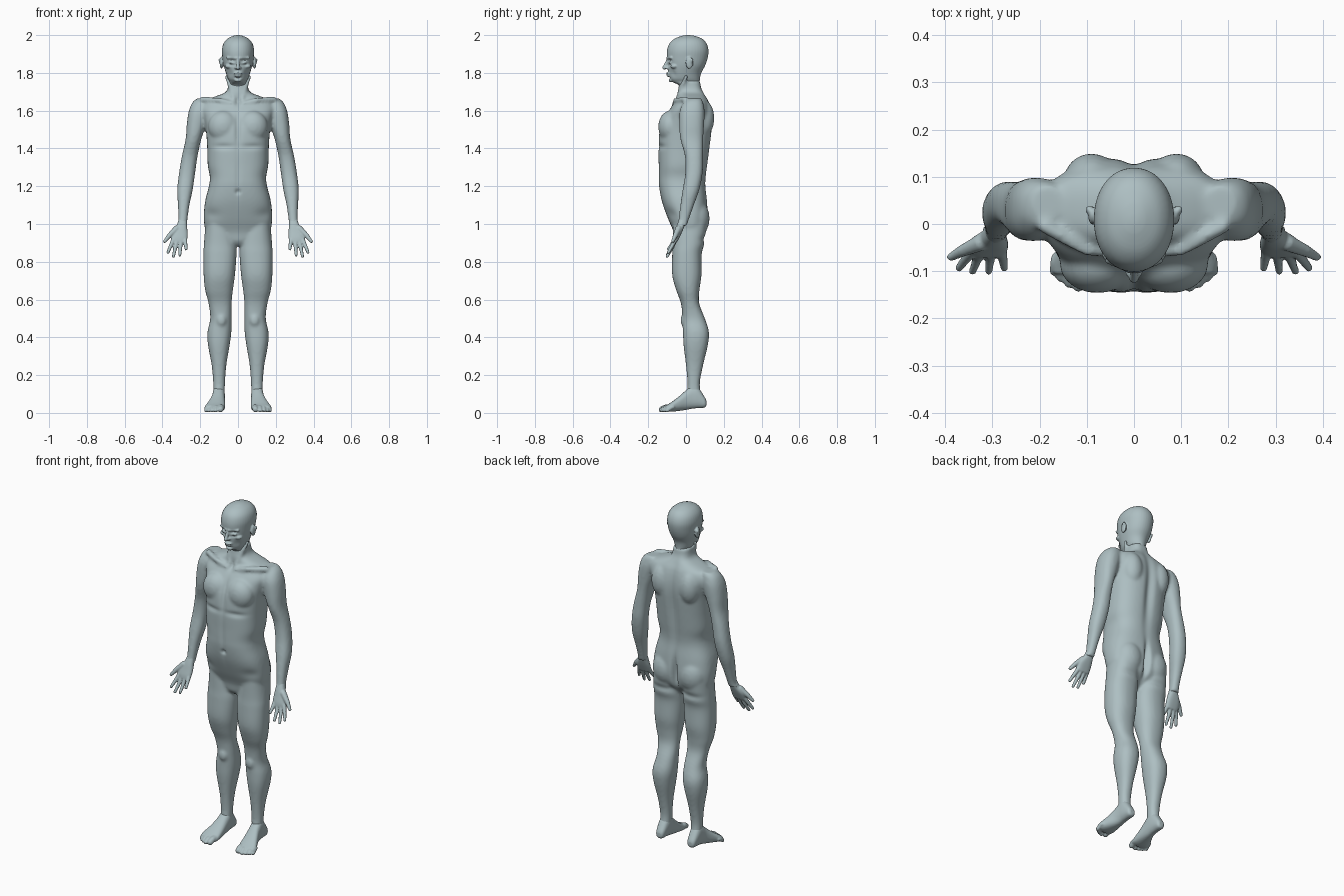
import bpy, bmesh, math
from mathutils import Vector, Matrix

skin = bpy.data.materials.new("pale_blue_grey")
skin.diffuse_color = (0.42, 0.52, 0.54, 1)


def loft(bm, rings, n=2.3, axis="z", steps=5, seg=40):
    """Skin over rings (t, x_min, x_max, v_min, v_max), eased between rings."""
    pts = []
    for i in range(len(rings) - 1):
        a, b = rings[max(i - 1, 0)], rings[i]
        c, d = rings[i + 1], rings[min(i + 2, len(rings) - 1)]
        for k in range(steps):
            t = k / steps
            pts.append([q + .5 * t * (r - p + t * (2*p - 5*q + 4*r - s + t * (3*(q - r) + s - p)))
                        for p, q, r, s in zip(a, b, c, d)])
    pts.append(rings[-1])
    loops = []
    for t, x0, x1, v0, v1 in pts:
        loop = []
        for j in range(seg):
            a = 2 * math.pi * j / seg
            ca, sa = math.cos(a), math.sin(a)
            x = (x0 + x1) / 2 + (x1 - x0) / 2 * math.copysign(abs(ca) ** (2 / n), ca)
            v = (v0 + v1) / 2 + (v1 - v0) / 2 * math.copysign(abs(sa) ** (2 / n), sa)
            loop.append(bm.verts.new((x, v, t) if axis == "z" else (x, t, v)))
        loops.append(loop)
    for a, b in zip(loops, loops[1:]):
        for j in range(seg):
            k = (j + 1) % seg
            bm.faces.new((a[j], a[k], b[k], b[j]))
    bm.faces.new(loops[0])
    bm.faces.new(loops[-1])


def ball(bm, c, r):
    m = Matrix.Translation(c) @ Matrix.Diagonal((*r, 1))
    bmesh.ops.create_icosphere(bm, subdivisions=3, radius=1, matrix=m)


def tube(bm, pts, r0, r1):
    """Rounded tapering tube through the points."""
    pts = [Vector(p) for p in pts]
    n, total = 12, len(pts) - 1
    for k in range(n * total + 1):
        i = min(k // n, total - 1)
        r = r0 + (r1 - r0) * k / (n * total)
        m = Matrix.Translation(pts[i].lerp(pts[i + 1], k / n - i))
        bmesh.ops.create_icosphere(bm, subdivisions=2, radius=r, matrix=m)


def mirror(bm):
    new = bmesh.ops.duplicate(bm, geom=bm.verts[:] + bm.edges[:] + bm.faces[:])["geom"]
    for v in new:
        if isinstance(v, bmesh.types.BMVert):
            v.co.x *= -1


def finish(name, bm, voxel, smooth, dents=()):
    """Fuse the pieces into one skin, soften it, then press in the dents."""
    bmesh.ops.recalc_face_normals(bm, faces=bm.faces[:])
    me = bpy.data.meshes.new(name)
    bm.to_mesh(me)
    bm.free()
    ob = bpy.data.objects.new(name, me)
    bpy.context.collection.objects.link(ob)
    rm = ob.modifiers.new("fuse", "REMESH")
    rm.mode, rm.voxel_size = "VOXEL", voxel
    sm = ob.modifiers.new("soften", "SMOOTH")
    sm.factor, sm.iterations = 0.5, smooth
    dg = bpy.context.evaluated_depsgraph_get()
    done = bpy.data.meshes.new_from_object(ob.evaluated_get(dg))
    ob.modifiers.clear()
    ob.data = done
    done.name = name
    for c, r, push in dents:
        for v in done.vertices:
            q = sum(((p - o) / w) ** 2 for p, o, w in zip((abs(v.co.x), v.co.y, v.co.z), c, r))
            if q < 6:
                v.co.y += push * math.exp(-q)
    done.materials.clear()
    done.materials.append(skin)
    done.polygons.foreach_set("use_smooth", [True] * len(done.polygons))
    return ob


# --- legs, arms and their muscles (one side, then mirrored)
bm = bmesh.new()
loft(bm, [(1.0, .03, .172, -.07, .11), (.9, .012, .18, -.07, .098), (.84, .008, .183, -.073, .083),
          (.73, .016, .182, -.073, .082), (.65, .027, .174, -.052, .071), (.58, .034, .156, -.027, .07),
          (.5, .034, .147, -.018, .1), (.43, .035, .161, -.016, .121), (.36, .044, .159, -.013, .116),
          (.25, .062, .139, 0, .09), (.15, .069, .131, .008, .073), (.07, .072, .13, .0, .085)])
ball(bm, (.088, .0, .49), (.03, .03, .04))
ball(bm, (.085, .055, 1.03), (.08, .07, .1))
loft(bm, [(1.665, .15, .215, .01, .08), (1.645, .145, .24, -.012, .09), (1.6, .15, .26, -.033, .098),
          (1.53, .168, .271, -.036, .096), (1.45, .194, .277, -.03, .091), (1.36, .214, .297, -.006, .09),
          (1.27, .227, .312, -.004, .088), (1.18, .24, .322, -.018, .07), (1.1, .257, .318, -.03, .042),
          (1.02, .268, .316, -.04, .014), (.99, .27, .325, -.045, .004)])
ball(bm, (.078, -.085, 1.515), (.08, .062, .085))           # chest muscle
ball(bm, (.09, .09, 1.56), (.06, .06, .1))                  # shoulder blade
tube(bm, [(.02, -.062, 1.635), (.1, -.055, 1.655), (.19, -.005, 1.66)], .012, .016)   # collarbone
tube(bm, [(.06, .0, 1.78), (.016, -.055, 1.645)], .012, .01)                          # neck cord
mirror(bm)

# --- torso and neck
half = [(1.76, .05, -.035, .075), (1.72, .054, -.04, .082), (1.695, .07, -.045, .095),
        (1.672, .13, -.045, .108), (1.65, .18, -.055, .12), (1.61, .198, -.085, .132),
        (1.56, .183, -.115, .139), (1.5, .17, -.14, .138), (1.4, .163, -.146, .126),
        (1.31, .16, -.145, .114), (1.25, .149, -.145, .106), (1.2, .154, -.143, .104),
        (1.12, .174, -.128, .112), (1.03, .181, -.096, .115), (.96, .165, -.066, .1),
        (.91, .09, -.055, .06), (.885, .03, -.035, .03)]
loft(bm, [(z, -x, x, f, b) for z, x, f, b in half], n=2.6)
finish("torso_and_limbs", bm, .008, 7, [
    ((0, -.14, 1.51), (.014, .05, .1), .013),      # breastbone
    ((0, -.14, 1.25), (.012, .05, .12), .005),     # belly line
    ((0, -.14, 1.17), (.012, .03, .012), .012),    # navel
    ((.08, -.14, 1.41), (.06, .05, .014), .008),   # under the chest
    ((.15, -.09, 1.05), (.05, .05, .03), .008),    # groin
    ((0, .13, 1.45), (.025, .06, .22), -.016),     # spine
    ((0, .12, 1.02), (.014, .06, .09), -.035),     # seat cleft
    ((.09, .09, .92), (.07, .04, .018), -.008),    # under the seat
    ((0, -.06, 1.645), (.015, .04, .02), .012)])   # throat hollow

# --- hands
bm = bmesh.new()
loft(bm, [(1.03, .272, .312, -.034, .006), (.99, .27, .326, -.05, -.008), (.955, .267, .348, -.061, -.022),
          (.925, .268, .352, -.07, -.036), (.905, .272, .346, -.073, -.046)], n=2.5)
for x, tx, ty, tz in ((.34, .371, -.093, .85), (.321, .342, -.1, .829),
                      (.301, .308, -.1, .835), (.281, .275, -.093, .868)):
    tube(bm, [(x, -.055, .922), ((x + tx) / 2, -.073, (.922 + tz) / 2), (tx, ty, tz)], .0125, .0085)
tube(bm, [(.325, -.04, .975), (.362, -.056, .94), (.388, -.07, .908)], .018, .009)
mirror(bm)
finish("hands", bm, .004, 3)

# --- feet
bm = bmesh.new()
loft(bm, [(.108, .088, .115, .04, .065), (.098, .078, .126, .028, .085), (.06, .071, .133, .025, .14),
          (.03, .069, .135, .022, .145), (0, .069, .14, .016, .12), (-.04, .068, .156, .01, .085),
          (-.08, .068, .174, .006, .055), (-.105, .072, .172, .008, .04)], n=2.4, axis="y")
for x, y, r in ((.09, -.128, .018), (.116, -.133, .0125), (.136, -.125, .012),
                (.153, -.113, .0115), (.167, -.1, .0115)):
    tube(bm, [(x - .003, -.07, .03), (x, y + .02, .028), (x + .002, y, r + .001)], r, r * .92)
mirror(bm)
finish("feet", bm, .0045, 3)

# --- head
bm = bmesh.new()
ball(bm, (.088, .018, 1.853), (.009, .02, .032))                      # ear
tube(bm, [(.086, .02, 1.835), (.095, .03, 1.868)], .007, .009)        # ear rim
ball(bm, (.033, -.083, 1.857), (.015, .013, .011))                    # eyelid
ball(bm, (.011, -.1, 1.826), (.008, .012, .007))                      # nostril
tube(bm, [(.008, -.098, 1.877), (.055, -.078, 1.88)], .008, .007)     # brow
ball(bm, (.045, -.06, 1.835), (.024, .024, .014))                     # cheekbone
mirror(bm)
skull = [(1.70, .052, -.03, .08), (1.735, .052, -.04, .074), (1.752, .045, -.072, .073),
         (1.77, .054, -.087, .074), (1.8, .064, -.093, .081), (1.84, .076, -.096, .102),
         (1.88, .082, -.101, .115), (1.92, .085, -.1, .119), (1.955, .077, -.088, .109),
         (1.98, .057, -.062, .087), (1.995, .028, -.025, .05), (2.0, .008, 0, .02)]
loft(bm, [(z, -x, x, f, b) for z, x, f, b in skull], n=2.1)
tube(bm, [(0, -.096, 1.872), (0, -.107, 1.845), (0, -.115, 1.827)], .007, .011)   # nose
ball(bm, (0, -.094, 1.797), (.024, .012, .006))                       # upper lip
ball(bm, (0, -.092, 1.785), (.02, .011, .006))                        # lower lip
ball(bm, (0, -.078, 1.762), (.02, .014, .012))                        # chin
finish("head", bm, .004, 3, [
    ((.033, -.095, 1.865), (.017, .03, .009), .012),     # eye socket
    ((.033, -.095, 1.842), (.017, .03, .007), .006),     # below the eye
    ((.045, -.08, 1.795), (.015, .04, .025), .008),      # cheek hollow
    ((0, -.095, 1.774), (.02, .03, .005), .005)])        # under the lip
